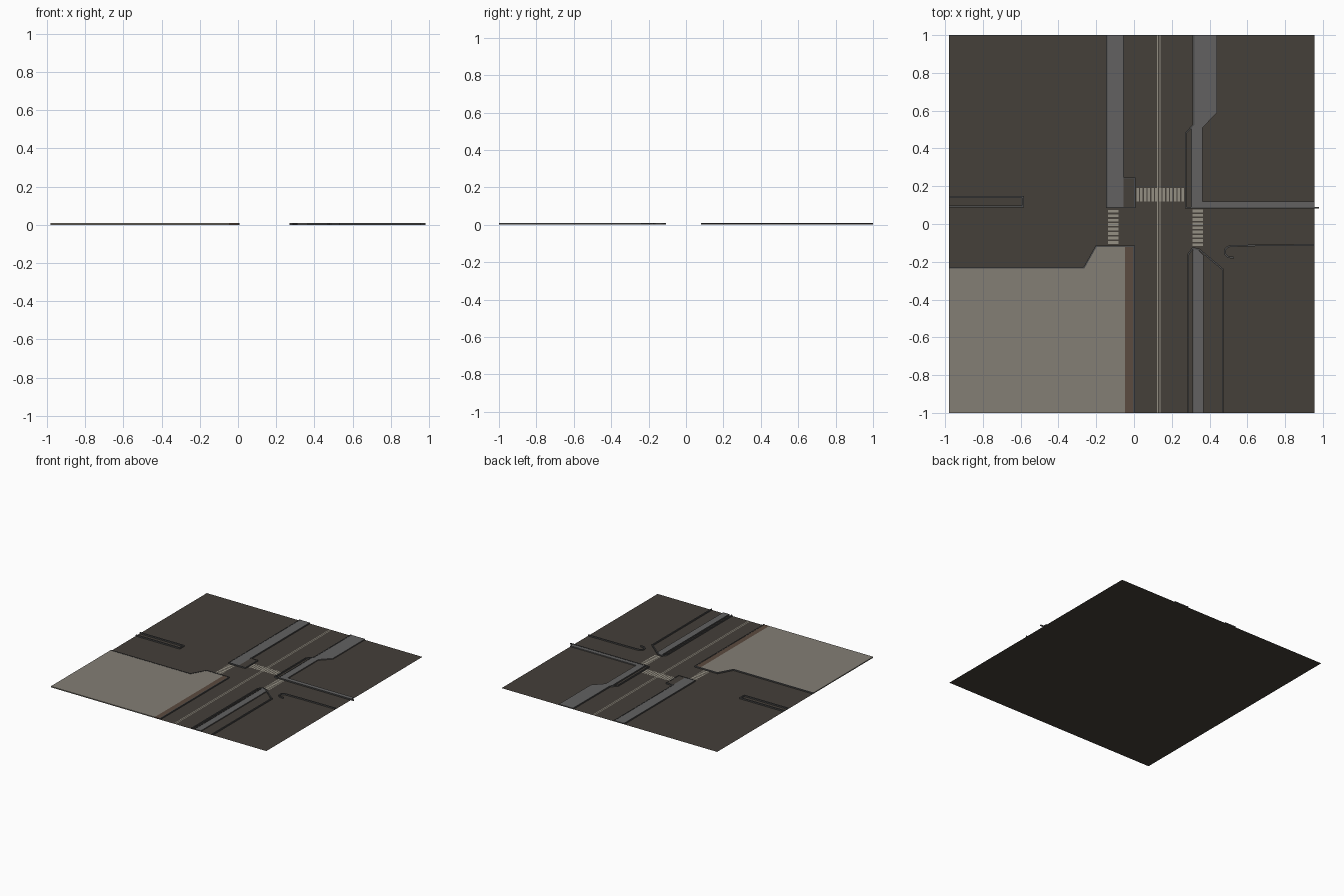
import bpy, bmesh, math
from mathutils import Vector

if "Cube" in bpy.data.objects:
    bpy.data.objects.remove(bpy.data.objects["Cube"])


def material(name, rgb):
    m = bpy.data.materials.new(name)
    m.diffuse_color = (*rgb, 1)
    m.use_nodes = True
    m.node_tree.nodes["Principled BSDF"].inputs["Base Color"].default_value = m.diffuse_color
    return m


ASPHALT = material("dark asphalt", (0.058, 0.050, 0.041))
PAVING = material("grey paving", (0.122, 0.120, 0.120))
KERB = material("dark kerb grey", (0.075, 0.075, 0.075))
PLAZA = material("pale stone", (0.227, 0.209, 0.178))
BRICK = material("brown brick", (0.105, 0.070, 0.050))
PAINT = material("road paint", (0.30, 0.28, 0.23))


def finish(bm, name, mat):
    me = bpy.data.meshes.new(name)
    bm.to_mesh(me)
    bm.free()
    me.materials.append(mat)
    ob = bpy.data.objects.new(name, me)
    bpy.context.collection.objects.link(ob)
    return ob


def add_slab(bm, pts, z0, z1):
    """Top face plus side walls; the underside rests on the ground sheet."""
    area = sum(a[0] * b[1] - b[0] * a[1] for a, b in zip(pts, pts[1:] + pts[:1]))
    if area < 0:
        pts = pts[::-1]
    top = [bm.verts.new((x, y, z1)) for x, y in pts]
    bm.faces.new(top)
    if z1 - z0 > 0.001:
        low = [bm.verts.new((x, y, z0)) for x, y in pts]
        n = len(pts)
        for i in range(n):
            j = (i + 1) % n
            bm.faces.new((low[i], low[j], top[j], top[i]))


def rect(x0, x1, y0, y1):
    return [(x0, y0), (x1, y0), (x1, y1), (x0, y1)]


def slab(name, pts, z, mat):
    bm = bmesh.new()
    add_slab(bm, pts, 0, z)
    return finish(bm, name, mat)


def kerb(name, path, width=0.012, z=0.010):
    """Mitred strip following a centre line."""
    p = [Vector(q) for q in path]
    left, right = [], []
    for i, q in enumerate(p):
        a = (q - p[i - 1]).normalized() if i else (p[1] - q).normalized()
        b = (p[i + 1] - q).normalized() if i < len(p) - 1 else a
        na, nb = Vector((-a.y, a.x)), Vector((-b.y, b.x))
        m = (na + nb) / (1 + na.dot(nb)) * width / 2
        left.append(tuple(q + m))
        right.append(tuple(q - m))
    return slab(name, left + right[::-1], z, KERB)


def crossing(name, x0, x1, y0, y1, count, along_x):
    bm = bmesh.new()
    for i in range(count):
        a, b = (i + 0.15) / count, (i + 0.80) / count
        if along_x:
            r = rect(x0 + (x1 - x0) * a, x0 + (x1 - x0) * b, y0, y1)
        else:
            r = rect(x0, x1, y0 + (y1 - y0) * a, y0 + (y1 - y0) * b)
        add_slab(bm, r, 0, 0.0008)
    return finish(bm, name, PAINT)


# ground sheet
slab("ground", rect(-0.98, 0.955, -1, 1), 0, ASPHALT)

# raised paving
W = 0.008
slab("northwest_pavement", rect(-0.145, -0.055, 0.088, 1), W, PAVING)
slab("northwest_corner_bed", rect(-0.055, 0.003, 0.088, 0.243), W, ASPHALT)
slab("northeast_pavement", [(0.315, 1), (0.44, 1), (0.44, 0.59), (0.363, 0.51), (0.363, 0.12),
                            (0.955, 0.12), (0.955, 0.085), (0.305, 0.085), (0.305, 0.515),
                            (0.315, 0.525)], W, PAVING)
slab("southeast_pavement", [(0.312, -1), (0.367, -1), (0.367, -0.165), (0.33, -0.128),
                            (0.312, -0.128)], W, PAVING)
slab("plaza", [(-0.98, -1), (-0.047, -1), (-0.047, -0.118), (-0.2, -0.118),
               (-0.265, -0.232), (-0.98, -0.232)], W, PLAZA)
slab("brick_border", rect(-0.047, -0.003, -1, -0.12), W, BRICK)

# kerbs
kerb("northwest_kerb", [(-0.144, 1), (-0.144, 0.088), (0.004, 0.088), (0.004, 0.243),
                        (-0.056, 0.243), (-0.056, 1)], 0.006)
kerb("northeast_kerb", [(0.315, 1), (0.315, 0.525), (0.273, 0.48), (0.273, 0.085),
                        (0.98, 0.085)], 0.008)
kerb("northeast_inner_kerb", [(0.305, 0.51), (0.305, 0.09)], 0.005)
kerb("southwest_kerb", [(-0.98, -0.232), (-0.265, -0.232), (-0.2, -0.117), (0, -0.117),
                        (0, -1)], 0.008)
kerb("southeast_kerb", [(0.287, -1), (0.287, -0.16), (0.312, -0.127), (0.345, -0.135),
                        (0.47, -0.24), (0.47, -1)], 0.009)
kerb("southeast_inner_kerb", [(0.312, -1), (0.312, -0.14)], 0.005)
kerb("median_kerb", [(-0.98, 0.143), (-0.588, 0.143), (-0.588, 0.092), (-0.98, 0.092)], 0.010)
hook = [(0.51 + 0.03 * math.cos(math.radians(a)), -0.147 + 0.03 * math.sin(math.radians(a)))
        for a in range(90, 271, 30)]
kerb("east_kerb", [(0.955, -0.111), (0.65, -0.113)] + hook + [(0.53, -0.178)], 0.009)

# painted markings
bm = bmesh.new()
for x in (0.125, 0.138):
    add_slab(bm, rect(x - 0.0025, x + 0.0025, -1, 1), 0, 0.0006)
finish(bm, "centre_lines", PAINT)
crossing("north_crossing", 0.01, 0.268, 0.12, 0.19, 13, True)
crossing("west_crossing", -0.137, -0.083, -0.11, 0.08, 8, False)
crossing("east_crossing", 0.309, 0.364, -0.12, 0.08, 9, False)
